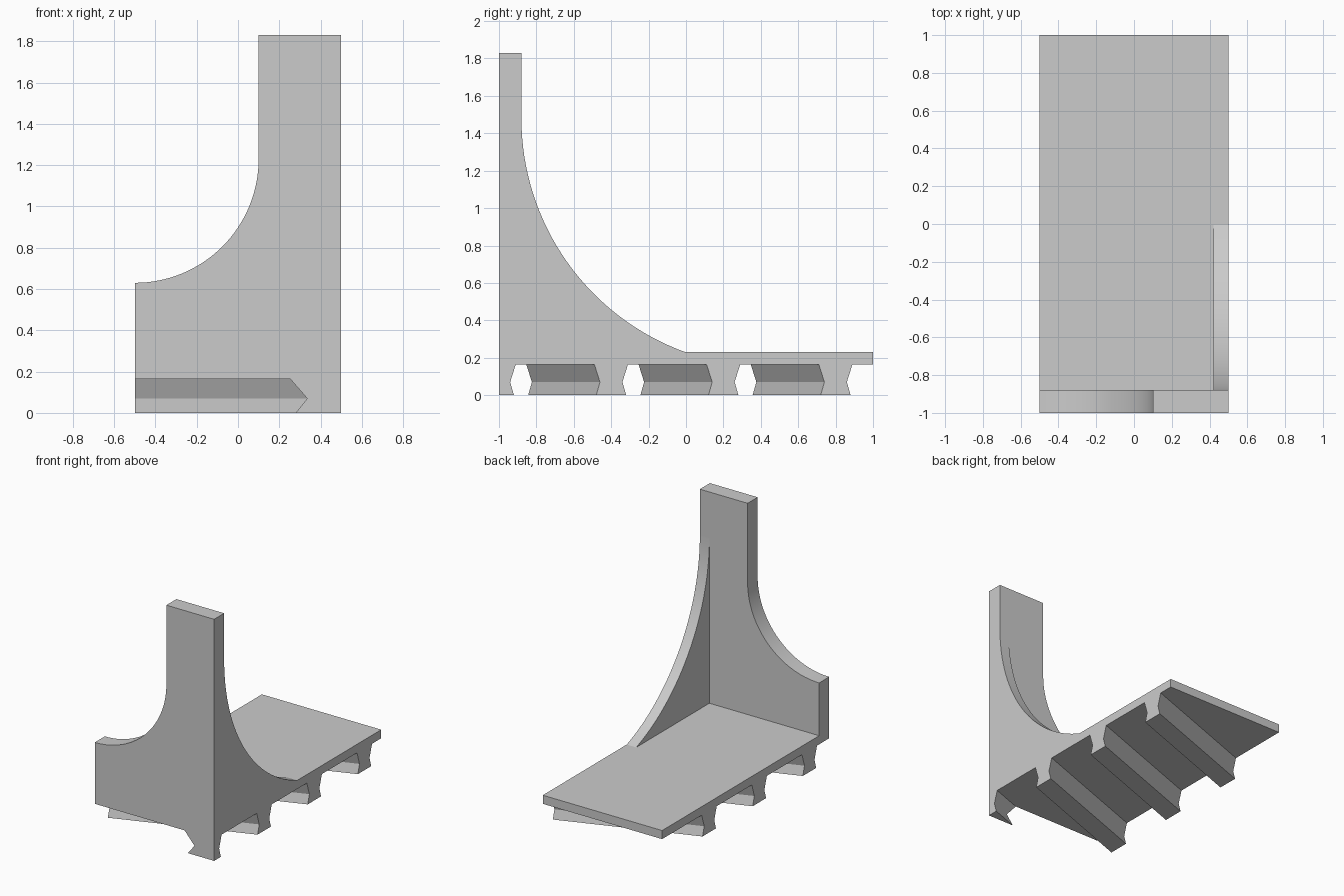
import bpy
import bmesh
from math import sin, cos, pi, acos, tan, radians
from mathutils import Vector

default = bpy.data.objects.get("Cube")
if default:
    bpy.data.objects.remove(default, do_unlink=True)

GREY = (0.6, 0.6, 0.6, 1)
grey = bpy.data.materials.new("light_grey")
grey.use_nodes = True
grey.diffuse_color = GREY
grey.node_tree.nodes["Principled BSDF"].inputs["Base Color"].default_value = GREY

# Overall levels
HALF_W, HALF_L = 0.5, 1.0
UNDER, FLOOR, TOP = 0.165, 0.23, 1.83
WALL_BACK = -0.88
SIDE_IN = 0.42


def prism(name, ring, sweep, clip_y=None):
    """Sweep a closed ring of points along a vector, optionally trimmed in y."""
    bm = bmesh.new()
    face = bm.faces.new([bm.verts.new(p) for p in ring])
    ext = bmesh.ops.extrude_face_region(bm, geom=[face], use_keep_orig=True)
    moved = [g for g in ext["geom"] if isinstance(g, bmesh.types.BMVert)]
    bmesh.ops.translate(bm, verts=moved, vec=Vector(sweep))
    if clip_y is not None:
        cut = bmesh.ops.bisect_plane(
            bm, geom=bm.verts[:] + bm.edges[:] + bm.faces[:],
            plane_co=(0, clip_y, 0), plane_no=(0, -1, 0), clear_outer=True)
        rim = [g for g in cut["geom_cut"] if isinstance(g, bmesh.types.BMEdge)]
        bmesh.ops.holes_fill(bm, edges=rim, sides=0)
    bmesh.ops.recalc_face_normals(bm, faces=bm.faces[:])
    mesh = bpy.data.meshes.new(name)
    bm.to_mesh(mesh)
    bm.free()
    mesh.materials.append(grey)
    obj = bpy.data.objects.new(name, mesh)
    bpy.context.collection.objects.link(obj)
    bpy.ops.object.select_all(action="DESELECT")
    obj.select_set(True)
    bpy.context.view_layer.objects.active = obj
    bpy.ops.object.shade_smooth_by_angle(angle=radians(30))
    return obj


def arc(cx, cz, r, start, end, steps=32):
    angles = [start + (end - start) * i / steps for i in range(steps + 1)]
    return [(cx + r * cos(a), cz + r * sin(a)) for a in angles]


# Floor slab
prism("floor_slab",
      [(-HALF_W, WALL_BACK, UNDER), (HALF_W, WALL_BACK, UNDER),
       (HALF_W, HALF_L, UNDER), (-HALF_W, HALF_L, UNDER)],
      (0, 0, FLOOR - UNDER))

# Front wall with a concave shoulder rising into the tall post
shoulder = arc(-HALF_W, 1.23, 0.6, -pi / 2, 0)
outline = [(-HALF_W, UNDER)] + shoulder + [(0.1, TOP), (HALF_W, TOP), (HALF_W, UNDER)]
prism("front_wall", [(x, -HALF_L, z) for x, z in outline],
      (0, WALL_BACK + HALF_L, 0))

# Side wall sweeping down from the post to the floor
radius, cy, cz = 1.33, 0.45, 1.48
sweep_end = 2 * pi - acos(-cy / radius)
outline = [(WALL_BACK, FLOOR)] + arc(cy, cz, radius, pi, sweep_end)
prism("side_wall", [(SIDE_IN, y, z) for y, z in outline],
      (HALF_W - SIDE_IN, 0, 0))

# Slanted waisted ribs under the floor; the first is trimmed by the front
levels = [(0.08, 0), (0.06, 0.07), (0.09, UNDER)]
section = levels + [(-w, z) for w, z in reversed(levels)]
slant = -tan(radians(20))
for i in range(4):
    centre = -1.0 + 0.6 * i
    prism(f"under_rib_{i + 1}",
          [(HALF_W, centre + y, z) for y, z in section],
          (-2 * HALF_W, slant, 0),
          clip_y=-HALF_L if i == 0 else None)
